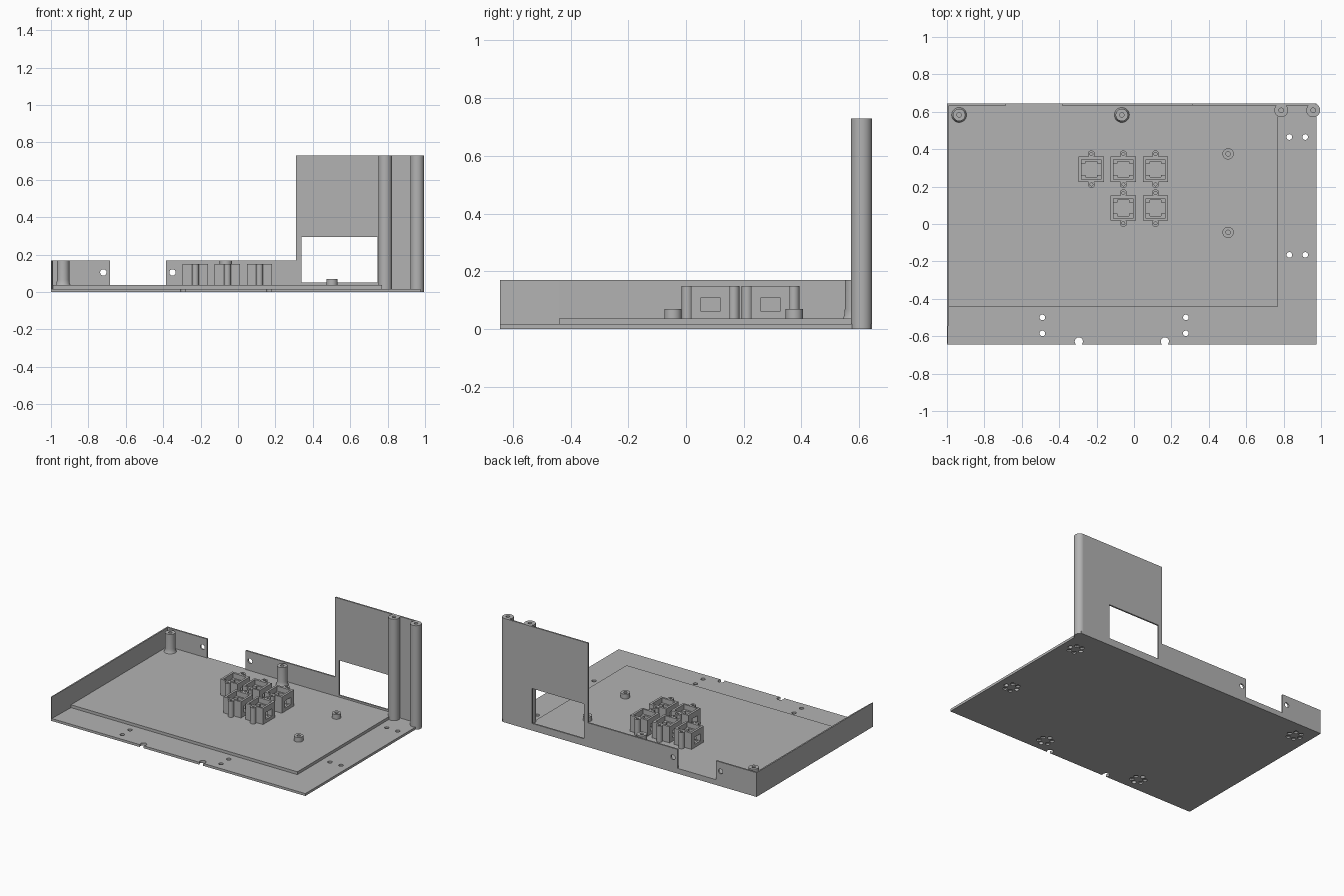
import bpy, bmesh, math
from mathutils import Matrix, Vector

if "Cube" in bpy.data.objects:
    bpy.data.objects.remove(bpy.data.objects["Cube"])

grey = bpy.data.materials.new("matte grey")
grey.use_nodes = True
grey.diffuse_color = (0.45, 0.45, 0.45, 1)
grey.node_tree.nodes["Principled BSDF"].inputs["Base Color"].default_value = grey.diffuse_color

BASE, FLOOR, LOW, TALL, BACK = 0.017, 0.037, 0.17, 0.73, 0.645


def make(name, bm):
    bmesh.ops.recalc_face_normals(bm, faces=bm.faces)
    mesh = bpy.data.meshes.new(name)
    bm.to_mesh(mesh)
    bm.free()
    mesh.materials.append(grey)
    obj = bpy.data.objects.new(name, mesh)
    bpy.context.collection.objects.link(obj)
    return obj


def add_box(bm, x0, x1, y0, y1, z0, z1):
    mat = (Matrix.Translation(((x0 + x1) / 2, (y0 + y1) / 2, (z0 + z1) / 2))
           @ Matrix.Diagonal((x1 - x0, y1 - y0, z1 - z0, 1)))
    bmesh.ops.create_cube(bm, size=1, matrix=mat)


def add_rod(bm, centre, r, depth, axis="Z"):
    turn = Matrix.Rotation(math.pi / 2, 4, "X") if axis == "Y" else Matrix()
    bmesh.ops.create_cone(bm, cap_ends=True, segments=24, radius1=r, radius2=r,
                          depth=depth, matrix=Matrix.Translation(centre) @ turn)


def box(name, *size):
    bm = bmesh.new()
    add_box(bm, *size)
    return make(name, bm)


def prism(name, points, offset):
    bm = bmesh.new()
    face = bm.faces.new([bm.verts.new(p) for p in points])
    new = bmesh.ops.extrude_face_region(bm, geom=[face])["geom"]
    verts = [v for v in new if isinstance(v, bmesh.types.BMVert)]
    bmesh.ops.translate(bm, verts=verts, vec=Vector(offset))
    return make(name, bm)


def cut(obj, bm):
    cutter = make("cutter", bm)
    cutter.hide_render = True
    mod = obj.modifiers.new("cut", "BOOLEAN")
    mod.operation, mod.solver, mod.object = "DIFFERENCE", "EXACT", cutter
    bpy.context.view_layer.objects.active = obj
    bpy.ops.object.modifier_apply(modifier=mod.name)
    bpy.data.objects.remove(cutter)


def smooth(obj):
    bpy.ops.object.select_all(action="DESELECT")
    obj.select_set(True)
    bpy.context.view_layer.objects.active = obj
    bpy.ops.object.shade_smooth_by_angle(angle=math.radians(35))


def post(name, x, y, z0, z1, r, hole, deep, flare=0):
    # turned post with a blind screw hole and an optional flared foot
    outline = [(0, z1 - deep), (hole, z1 - deep), (hole, z1), (r, z1)]
    if flare:
        outline += [(r, z0 + 0.03), (r + flare * 0.3, z0 + 0.01)]
    outline += [(r + flare, z0), (0, z0)]
    bm = bmesh.new()
    verts = [bm.verts.new((a, 0, b)) for a, b in outline]
    edges = [bm.edges.new(pair) for pair in zip(verts, verts[1:])]
    bmesh.ops.spin(bm, geom=verts + edges, cent=(0, 0, 0), axis=(0, 0, 1),
                   angle=math.tau, steps=32)
    bmesh.ops.remove_doubles(bm, verts=bm.verts, dist=1e-5)
    obj = make(name, bm)
    obj.location = (x, y, 0)
    smooth(obj)
    return obj


# Base plate, with screw holes, cable notches and shallow foot sockets below
base = box("base_plate", -1, 0.975, -BACK, BACK, 0, BASE)
bm = bmesh.new()
feet = [(0.873, 0.465, 0), (0.873, -0.165, 0), (0.277, -0.542, 90),
        (-0.49, -0.542, 90), (-0.89, 0.52, None)]
for x, y, through in feet:
    for deg in range(0, 360, 60):
        a = math.radians(deg + (through or 0))
        deep = 0.1 if through is not None and deg % 180 == 0 else 0.02
        add_rod(bm, (x + 0.0425 * math.cos(a), y + 0.0425 * math.sin(a), 0), 0.015, deep)
for x in (-0.295, 0.165):
    add_rod(bm, (x, -0.628, 0), 0.022, 0.1)
cut(base, bm)

# Raised floor
box("raised_floor", -0.992, 0.77, -0.44, BACK - 0.005, BASE, FLOOR)

# Side wall, thinning towards the front
prism("side_wall", [(-1, -BACK, BASE), (-0.996, -BACK, BASE), (-0.99, -0.44, BASE),
                    (-0.99, BACK, BASE), (-1, BACK, BASE)], (0, 0, LOW - BASE))

# Back wall with a gap, a tall panel, a window and two screw holes
outline = [(-0.99, BASE), (0.958, BASE), (0.958, TALL), (0.31, TALL), (0.31, LOW),
           (-0.385, LOW), (-0.385, FLOOR), (-0.685, FLOOR), (-0.685, LOW), (-0.99, LOW)]
wall = prism("back_wall", [(x, BACK, z) for x, z in outline], (0, -0.011, 0))
bm = bmesh.new()
add_box(bm, 0.34, 0.745, 0.5, 0.8, 0.05, 0.295)
for x in (-0.72, -0.35):
    add_rod(bm, (x, BACK, 0.105), 0.017, 0.2, "Y")
cut(wall, bm)

# Posts
for i, x in enumerate((0.787, 0.958)):
    post(f"tall_post_{i + 1}", x, BACK - 0.037, 0, TALL, 0.037, 0.012, 0.1)
for i, x in enumerate((-0.935, -0.065)):
    post(f"short_post_{i + 1}", x, 0.583, FLOOR, LOW, 0.033, 0.012, 0.08, 0.007)
for i, y in enumerate((0.375, -0.045)):
    post(f"standoff_{i + 1}", 0.503, y, FLOOR, 0.07, 0.03, 0.012, 0.025)

# Socket holders: open boxes with a stepped pocket, side windows and screw bosses
TOP = 0.15
holder = box("socket_holder", -0.0675, 0.0675, -0.0675, 0.0675, FLOOR, TOP)
for size in [(-0.052, 0.052, -0.055, 0.052, 0.115, 0.2),
             (-0.052, 0.052, -0.03, 0.03, 0.05, 0.2),
             (-0.03, 0.03, -0.042, 0.042, 0.05, 0.2),
             (-0.1, 0.1, -0.033, 0.033, 0.06, 0.11)]:
    bm = bmesh.new()
    add_box(bm, *size)
    cut(holder, bm)
spots = [(-0.228, 0.293), (-0.057, 0.293), (0.115, 0.293), (-0.057, 0.085), (0.115, 0.085)]
for i, (x, y) in enumerate(spots):
    part = holder if i == 0 else holder.copy()
    if i:
        bpy.context.collection.objects.link(part)
    part.name = f"socket_holder_{i + 1}"
    part.location = (x, y, 0)
    for side, label in ((-1, "front"), (1, "back")):
        post(f"holder_boss_{label}_{i + 1}", x, y + side * 0.081, FLOOR, TOP, 0.019, 0.008, 0.08)
